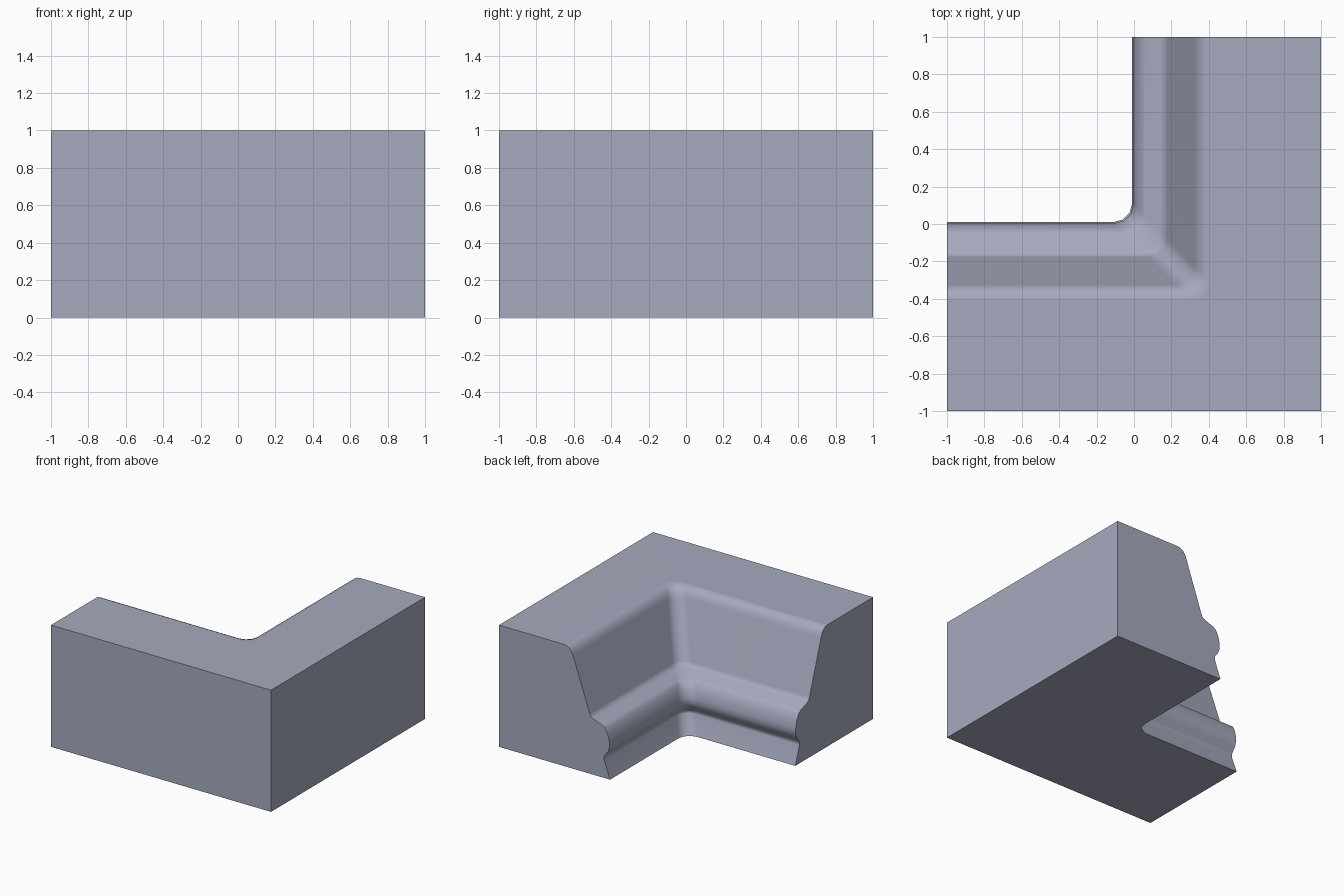
import bpy, bmesh, math

if "Cube" in bpy.data.objects:
    bpy.data.objects.remove(bpy.data.objects["Cube"])

# moulding profile: (setback from the inner corner lines, height)
PROFILE = [(-0.01, 0.0), (0.045, 0.15), (0.042, 0.18), (0.008, 0.225), (-0.004, 0.265),
           (-0.004, 0.305), (0.01, 0.362), (0.033, 0.41), (0.06, 0.43), (0.14, 0.458),
           (0.165, 0.472), (0.175, 0.495), (0.325, 0.925), (0.338, 0.957), (0.36, 0.983),
           (0.385, 0.996), (0.41, 1.0)]
RADIUS, SEGMENTS = 0.1, 3


def inner_path(d):
    """Plan path along one arm, round the filleted inner corner, along the other."""
    pts = [(-1, -d)]
    for i in range(SEGMENTS + 1):
        a = -math.pi / 2 + math.pi / 2 * i / SEGMENTS
        pts.append((d - RADIUS + RADIUS * math.cos(a), -d + RADIUS + RADIUS * math.sin(a)))
    return pts + [(d, 1)]


bm = bmesh.new()
rings = [[bm.verts.new((x, y, z)) for x, y in inner_path(d)] for d, z in PROFILE]

# moulded inner wall
for low, high in zip(rings, rings[1:]):
    for i in range(len(low) - 1):
        bm.faces.new((low[i], low[i + 1], high[i + 1], high[i]))

# outer walls, top, bottom and the two cut ends
bottom, top = [[bm.verts.new((x, y, z)) for x, y in ((1, 1), (1, -1), (-1, -1))] for z in (0, 1)]
for i in range(2):
    bm.faces.new((bottom[i], bottom[i + 1], top[i + 1], top[i]))
bm.faces.new(rings[0] + bottom)
bm.faces.new(rings[-1] + top)
bm.faces.new([r[0] for r in rings] + [top[2], bottom[2]])
bm.faces.new([r[-1] for r in rings] + [top[0], bottom[0]])
bmesh.ops.recalc_face_normals(bm, faces=bm.faces)

mesh = bpy.data.meshes.new("corner_moulding")
bm.to_mesh(mesh)
bm.free()
block = bpy.data.objects.new("corner_moulding", mesh)
bpy.context.collection.objects.link(block)

# blue-grey stone
stone = bpy.data.materials.new("blue_grey")
stone.diffuse_color = (0.38, 0.40, 0.515, 1)
stone.use_nodes = True
stone.node_tree.nodes["Principled BSDF"].inputs["Base Color"].default_value = stone.diffuse_color
mesh.materials.append(stone)

# smooth the moulding, keep the block edges sharp and the large faces flat
bpy.context.view_layer.objects.active = block
block.select_set(True)
bpy.ops.object.shade_smooth_by_angle(angle=math.radians(50))
normals = block.modifiers.new("flat_large_faces", 'WEIGHTED_NORMAL')
normals.keep_sharp = True
